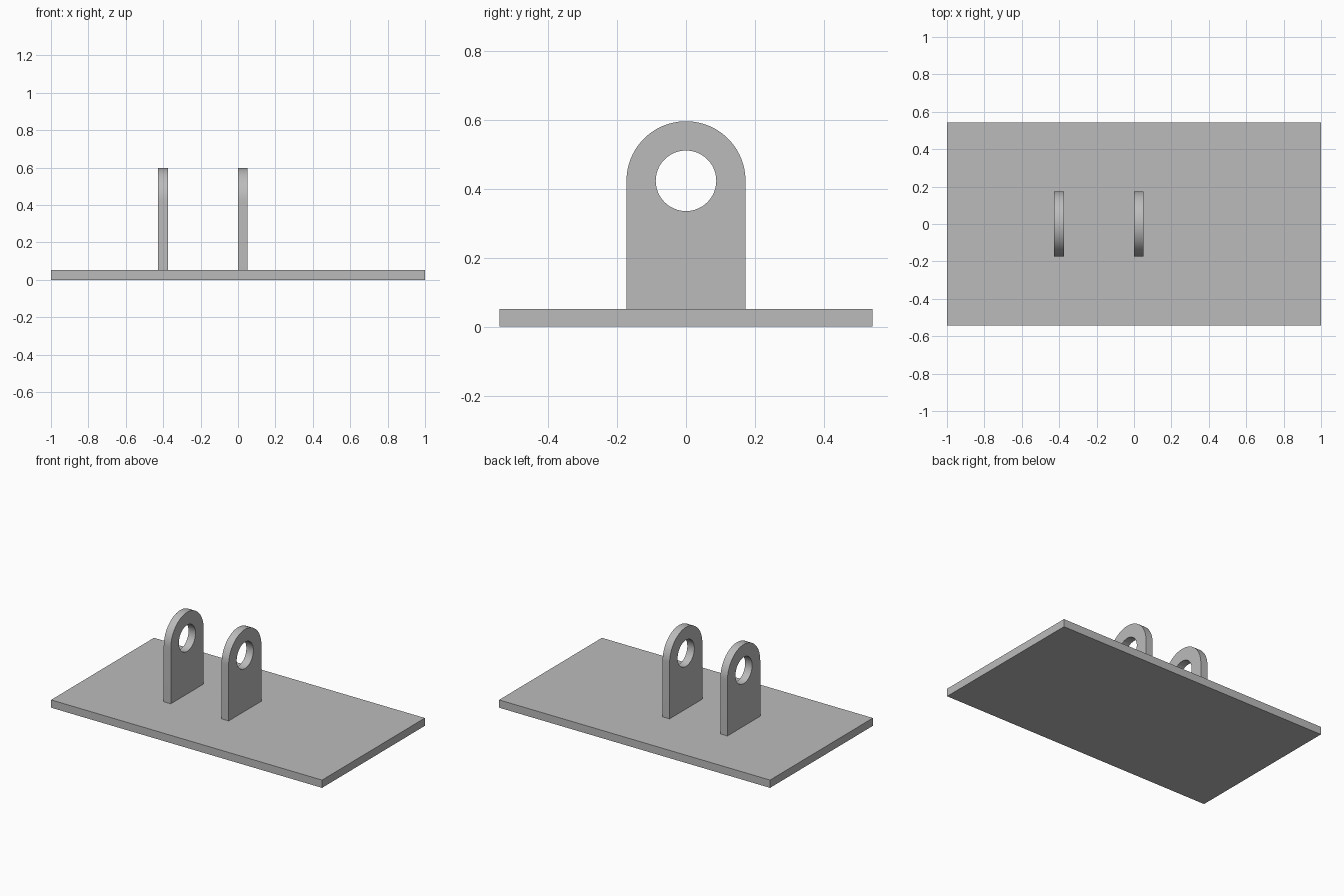
import bpy
import bmesh
from math import cos, sin, pi

if "Cube" in bpy.data.objects:
    bpy.data.objects.remove(bpy.data.objects["Cube"])

LENGTH, DEPTH, THICK = 2.0, 1.084, 0.052
LUG_RADIUS, HOLE_RADIUS, HOLE_Z = 0.173, 0.088, 0.424
ARC_STEPS = 48

grey = bpy.data.materials.new("plain grey")
grey.use_nodes = True
colour = (0.5, 0.5, 0.5, 1)
grey.diffuse_color = colour
grey.node_tree.nodes["Principled BSDF"].inputs["Base Color"].default_value = colour


def make_object(name, bm):
    bmesh.ops.recalc_face_normals(bm, faces=bm.faces)
    mesh = bpy.data.meshes.new(name)
    bm.to_mesh(mesh)
    bm.free()
    mesh.materials.append(grey)
    obj = bpy.data.objects.new(name, mesh)
    bpy.context.collection.objects.link(obj)
    return obj


def arc(radius, sweep, count):
    """Points (y, z) counter-clockwise around the hole centre."""
    return [(radius * cos(sweep * i / ARC_STEPS), HOLE_Z + radius * sin(sweep * i / ARC_STEPS))
            for i in range(count)]


def make_lug(name, x):
    bm = bmesh.new()
    # Round-topped outline and round hole
    outline = [(-LUG_RADIUS, THICK), (LUG_RADIUS, THICK)] + arc(LUG_RADIUS, pi, ARC_STEPS + 1)
    hole = arc(HOLE_RADIUS, 2 * pi, ARC_STEPS)
    edges = []
    for loop in (outline, hole):
        verts = [bm.verts.new((x, y, z)) for y, z in loop]
        edges += [bm.edges.new((verts[i - 1], verts[i])) for i in range(len(verts))]
    bmesh.ops.triangle_fill(bm, edges=edges, use_beauty=True, normal=(1, 0, 0))
    # Thicken along x
    result = bmesh.ops.extrude_face_region(bm, geom=bm.faces[:], use_keep_orig=True)
    moved = [v for v in result["geom"] if isinstance(v, bmesh.types.BMVert)]
    bmesh.ops.translate(bm, verts=moved, vec=(THICK, 0, 0))
    obj = make_object(name, bm)
    # Smooth curved walls, sharp rims
    bpy.ops.object.select_all(action='DESELECT')
    obj.select_set(True)
    bpy.context.view_layer.objects.active = obj
    bpy.ops.object.shade_smooth_by_angle(angle=pi / 6)


# Base plate
plate = bmesh.new()
bmesh.ops.create_cube(plate, size=1)
bmesh.ops.scale(plate, verts=plate.verts, vec=(LENGTH, DEPTH, THICK))
bmesh.ops.translate(plate, verts=plate.verts, vec=(0, 0, THICK / 2))
make_object("base_plate", plate)

# Pair of upright lugs
make_lug("right_lug", -0.427)
make_lug("left_lug", 0.0)
